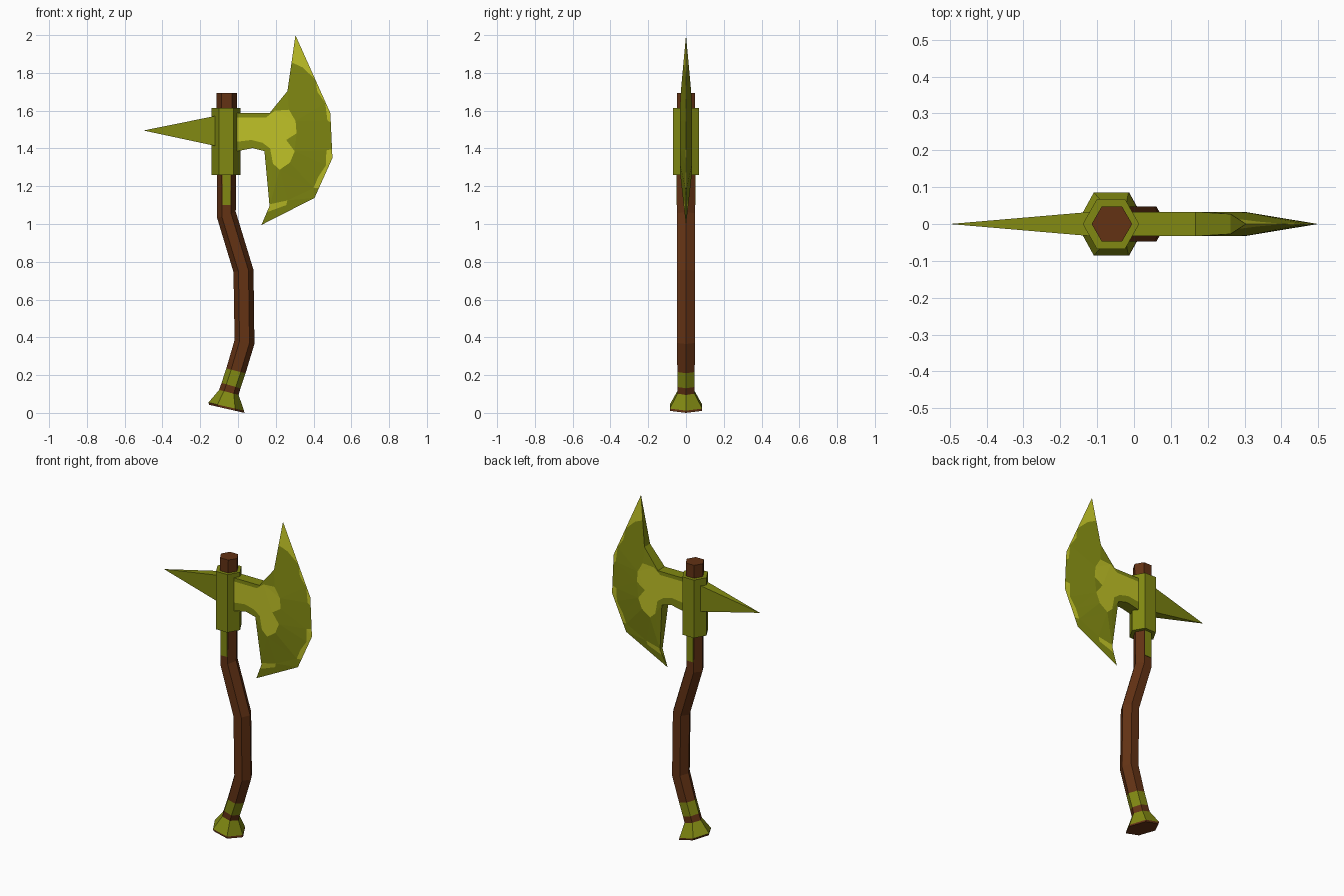
import bpy, math
from mathutils import Vector
from mathutils.geometry import delaunay_2d_cdt, intersect_point_line

if "Cube" in bpy.data.objects:
    bpy.data.objects.remove(bpy.data.objects["Cube"])


def material(name, col):
    m = bpy.data.materials.new(name)
    m.diffuse_color = (*col, 1)
    m.use_nodes = True
    m.node_tree.nodes["Principled BSDF"].inputs["Base Color"].default_value = m.diffuse_color
    return m


BROWN = material("brown_wood", (0.125, 0.032, 0.007))
OLIVE = material("olive_metal", (0.22, 0.25, 0.006))
LIGHT = material("light_metal", (0.53, 0.54, 0.02))


def make(name, verts, faces, mats, idx=None):
    me = bpy.data.meshes.new(name)
    me.from_pydata([tuple(v) for v in verts], [], faces)
    for m in mats:
        me.materials.append(m)
    if idx:
        me.polygons.foreach_set("material_index", idx)
    me.validate()
    me.update()
    ob = bpy.data.objects.new(name, me)
    bpy.context.collection.objects.link(ob)
    return ob


def hex_tube(name, rings, mats, seg):
    """Six-sided tube; each ring is its left and right corner in x, z."""
    verts, faces, idx = [], [], []
    for lx, lz, rx, rz, r in rings:
        c = Vector(((lx + rx) / 2, 0, (lz + rz) / 2))
        u = Vector(((rx - lx) / 2, 0, (rz - lz) / 2))
        for k in range(6):
            a = k * math.pi / 3
            verts.append(c + u * math.cos(a) + Vector((0, r * math.sin(a), 0)))
    n = len(rings)
    for i in range(n - 1):
        for k in range(6):
            j = (k + 1) % 6
            faces.append((i * 6 + k, i * 6 + j, i * 6 + 6 + j, i * 6 + 6 + k))
            idx.append(seg[i])
    faces += [tuple(range(5, -1, -1)), tuple(range(n * 6 - 6, n * 6))]
    idx += [seg[0], seg[-1]]
    return make(name, verts, faces, mats, idx)


# Bent handle with flared pommel and metal bands, bottom to top
hex_tube("handle", [
    (-0.153, 0.043, 0.034, 0.0, 0.098),
    (-0.156, 0.055, 0.032, 0.012, 0.099),
    (-0.100, 0.122, 0.003, 0.095, 0.053),
    (-0.087, 0.159, 0.013, 0.130, 0.053),
    (-0.062, 0.235, 0.040, 0.210, 0.053),
    (-0.018, 0.386, 0.087, 0.365, 0.055),
    (-0.024, 0.746, 0.082, 0.757, 0.055),
    (-0.110, 1.030, -0.012, 1.065, 0.055),
    (-0.115, 1.693, -0.005, 1.693, 0.055),
], [BROWN, OLIVE], [0, 1, 0, 1, 0, 0, 0, 0])

# Collar around the handle
hex_tube("collar", [(-0.139, 1.26, 0.014, 1.26, 0.078),
                    (-0.139, 1.614, 0.014, 1.614, 0.078)], [OLIVE], [0])

# Thin metal tongues under the collar, front and back
for name, s in (("front_tongue", -1), ("back_tongue", 1)):
    bpy.ops.mesh.primitive_cube_add(size=1, location=(-0.061, s * 0.047, 1.19))
    ob = bpy.context.object
    ob.name = name
    ob.scale = (0.044, 0.006, 0.18)
    ob.data.materials.append(OLIVE)

# Rear spike, a four-sided pyramid
make("spike", [(-0.08, -0.036, 1.405), (-0.08, 0.036, 1.405), (-0.08, 0.036, 1.58),
               (-0.08, -0.036, 1.58), (-0.5, 0, 1.495)],
     [(0, 1, 2, 3), (1, 0, 4), (2, 1, 4), (3, 2, 4), (0, 3, 4)], [OLIVE])

# Axe blade: outline, sharp cutting edge, and light worn patches (x, z)
CUT = [(0.304, 2.0), (0.489, 1.587), (0.5, 1.349), (0.405, 1.138), (0.124, 0.995)]
OUTLINE = CUT + [(0.167, 1.095), (0.140, 1.386), (0.077, 1.402), (0.0, 1.386),
                 (-0.06, 1.386), (-0.06, 1.587), (0.167, 1.587), (0.262, 1.704)]
PATCHES = [
    [(-0.05, 1.565), (0.15, 1.565), (0.195, 1.60), (0.27, 1.605), (0.305, 1.545),
     (0.31, 1.48), (0.255, 1.445), (0.30, 1.385), (0.275, 1.325), (0.22, 1.287),
     (0.185, 1.32), (0.17, 1.40), (0.13, 1.43), (0.07, 1.445), (-0.05, 1.43)],
    [(0.30, 2.05), (0.27, 1.862), (0.34, 1.83), (0.41, 1.765), (0.42, 1.70),
     (0.462, 1.64), (0.473, 1.55), (0.51, 1.52), (0.51, 1.60)],
    [(0.51, 1.40), (0.468, 1.39), (0.465, 1.31), (0.425, 1.25), (0.40, 1.19),
     (0.435, 1.19), (0.51, 1.34)],
    [(0.155, 1.085), (0.17, 1.105), (0.262, 1.125), (0.255, 1.10), (0.16, 1.065)],
]


def inside(p, poly):
    odd = False
    for (ax, ay), (bx, by) in zip(poly, poly[1:] + poly[:1]):
        if (ay > p.y) != (by > p.y) and p.x < ax + (bx - ax) * (p.y - ay) / (by - ay):
            odd = not odd
    return odd


def half_thickness(p):
    best = 9
    for a, b in zip(CUT, CUT[1:]):
        a, b = Vector(a), Vector(b)
        t = max(0, min(1, intersect_point_line(p, a, b)[1]))
        best = min(best, (p - a.lerp(b, t)).length)
    t = min(0.033, 0.17 * best)
    return t if t > 0.0005 else 0


pts, edges = [], []
for poly in [OUTLINE] + PATCHES:
    s, n = len(pts), len(poly)
    pts += [Vector(p) for p in poly]
    edges += [(s + i, s + (i + 1) % n) for i in range(n)]
flat, _, tris = delaunay_2d_cdt(pts, edges, [], 0, 1e-5)[:3]

verts = []
sides = []
for p in flat:
    t = half_thickness(p)
    verts.append((p.x, -t, p.y))
    if t:
        verts.append((p.x, t, p.y))
    sides.append((len(verts) - (2 if t else 1), len(verts) - 1))

faces, idx, border = [], [], {}
for tri in tris:
    c = sum((flat[i] for i in tri), Vector((0, 0))) / 3
    if not inside(c, OUTLINE):
        continue
    tri = list(tri)
    a, b, d = (flat[i] for i in tri)
    if (b - a).cross(d - a) < 0:
        tri.reverse()
    m = int(any(inside(c, q) for q in PATCHES))
    front = [sides[i][0] for i in tri]
    back = [sides[i][1] for i in reversed(tri)]
    faces.append(front)
    idx.append(m)
    if set(front) != set(back):
        faces.append(back)
        idx.append(m)
    for e in zip(tri, tri[1:] + tri[:1]):
        if e[::-1] in border:
            del border[e[::-1]]
        else:
            border[e] = True
# Thick spine along the uncut part of the outline
for i, j in border:
    q = list(dict.fromkeys((sides[j][0], sides[i][0], sides[i][1], sides[j][1])))
    if len(q) > 2:
        faces.append(q)
        idx.append(0)
make("blade", verts, faces, [OLIVE, LIGHT], idx)
